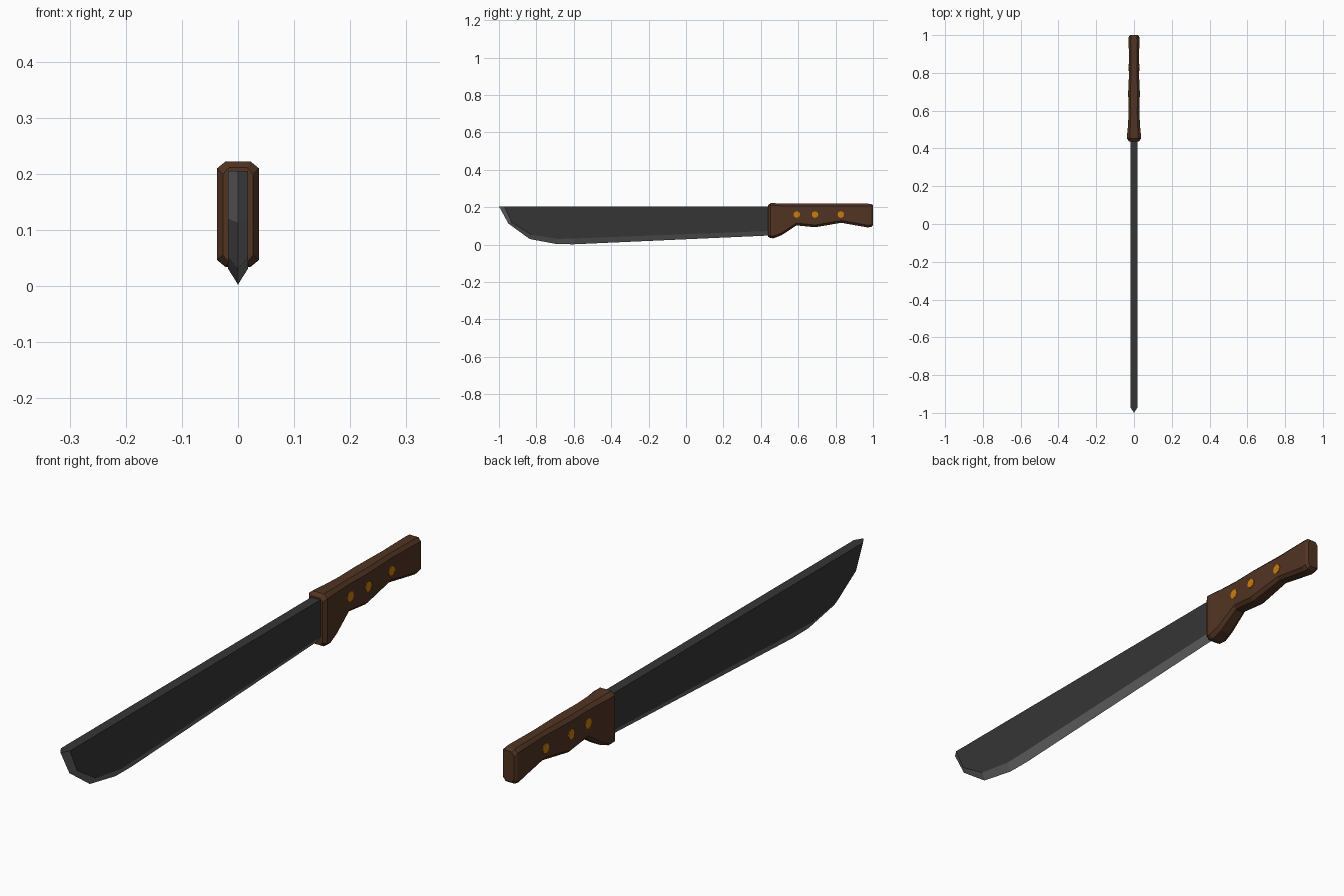
import bpy, bmesh, math
from mathutils import Matrix

if "Cube" in bpy.data.objects:
    bpy.data.objects.remove(bpy.data.objects["Cube"])


def material(name, rgb):
    m = bpy.data.materials.new(name)
    m.diffuse_color = (*rgb, 1)
    m.use_nodes = True
    m.node_tree.nodes["Principled BSDF"].inputs["Base Color"].default_value = m.diffuse_color
    return m


STEEL = material("dark steel", (0.036, 0.036, 0.036))
EDGE = material("ground edge", (0.15, 0.148, 0.15))
WOOD = material("brown wood", (0.082, 0.034, 0.016))
BRASS = material("orange brass", (0.60, 0.20, 0.004))


def finish(name, bm, mats):
    bmesh.ops.recalc_face_normals(bm, faces=bm.faces)
    me = bpy.data.meshes.new(name)
    bm.to_mesh(me)
    bm.free()
    for m in mats:
        me.materials.append(m)
    ob = bpy.data.objects.new(name, me)
    bpy.context.collection.objects.link(ob)
    return ob


# Blade: two flat cheeks joined to a central cutting edge by bevels
T = 0.018
EDGE_LINE = [(-1.0, 0.205), (-0.95, 0.113), (-0.835, 0.03), (-0.69, 0.003), (-0.6, 0.002), (0.47, 0.05)]
CHEEK_LINE = [(-0.972, 0.205), (-0.932, 0.12), (-0.825, 0.052), (-0.685, 0.031), (-0.6, 0.033), (0.47, 0.074)]
bm = bmesh.new()
edge = [bm.verts.new((0, y, z)) for y, z in EDGE_LINE]
left, right = ([bm.verts.new((s * T, y, z)) for y, z in CHEEK_LINE] for s in (-1, 1))
tops = [bm.verts.new((s * T, 0.47, 0.205)) for s in (-1, 1)]
for side, top in zip((left, right), tops):
    bm.faces.new(side + [top])
    for i in range(len(edge) - 1):
        bm.faces.new((edge[i], edge[i + 1], side[i + 1], side[i])).material_index = 1
bm.faces.new((edge[0], left[0], tops[0], tops[1], right[0]))
bm.faces.new((edge[-1], left[-1], tops[0], tops[1], right[-1]))
finish("blade", bm, [STEEL, EDGE])

# Handle: chamfered eight-sided sections (y, bottom, top, half width)
SECTIONS = [(0.438, 0.043, 0.211, 0.027), (0.452, 0.035, 0.222, 0.037), (0.468, 0.034, 0.222, 0.037),
            (0.51, 0.050, 0.220, 0.033), (0.59, 0.103, 0.219, 0.028), (0.69, 0.093, 0.219, 0.031),
            (0.83, 0.117, 0.219, 0.025), (0.972, 0.092, 0.219, 0.029), (0.99, 0.095, 0.218, 0.028),
            (1.0, 0.103, 0.211, 0.021)]
bm = bmesh.new()
rings = []
for y, b, t, w in SECTIONS:
    cx, cz = w * 0.4, 0.012
    half = [(w - cx, b), (w, b + cz), (w, t - cz), (w - cx, t)]
    pts = half + [(-x, z) for x, z in reversed(half)]
    rings.append([bm.verts.new((x, y, z)) for x, z in pts])
for a, b in zip(rings, rings[1:]):
    for i in range(8):
        j = (i + 1) % 8
        bm.faces.new((a[i], a[j], b[j], b[i]))
bm.faces.new(rings[0])
bm.faces.new(rings[-1])
finish("handle", bm, [WOOD])

# Rivets through the handle
for n, (y, w) in enumerate([(0.592, 0.030), (0.69, 0.033), (0.828, 0.028)]):
    bm = bmesh.new()
    bmesh.ops.create_cone(bm, cap_ends=True, segments=8, radius1=0.018, radius2=0.018, depth=2 * w,
                          matrix=Matrix.Translation((0, y, 0.161)) @ Matrix.Rotation(math.pi / 2, 4, 'Y'))
    finish(f"rivet_{n + 1}", bm, [BRASS])
